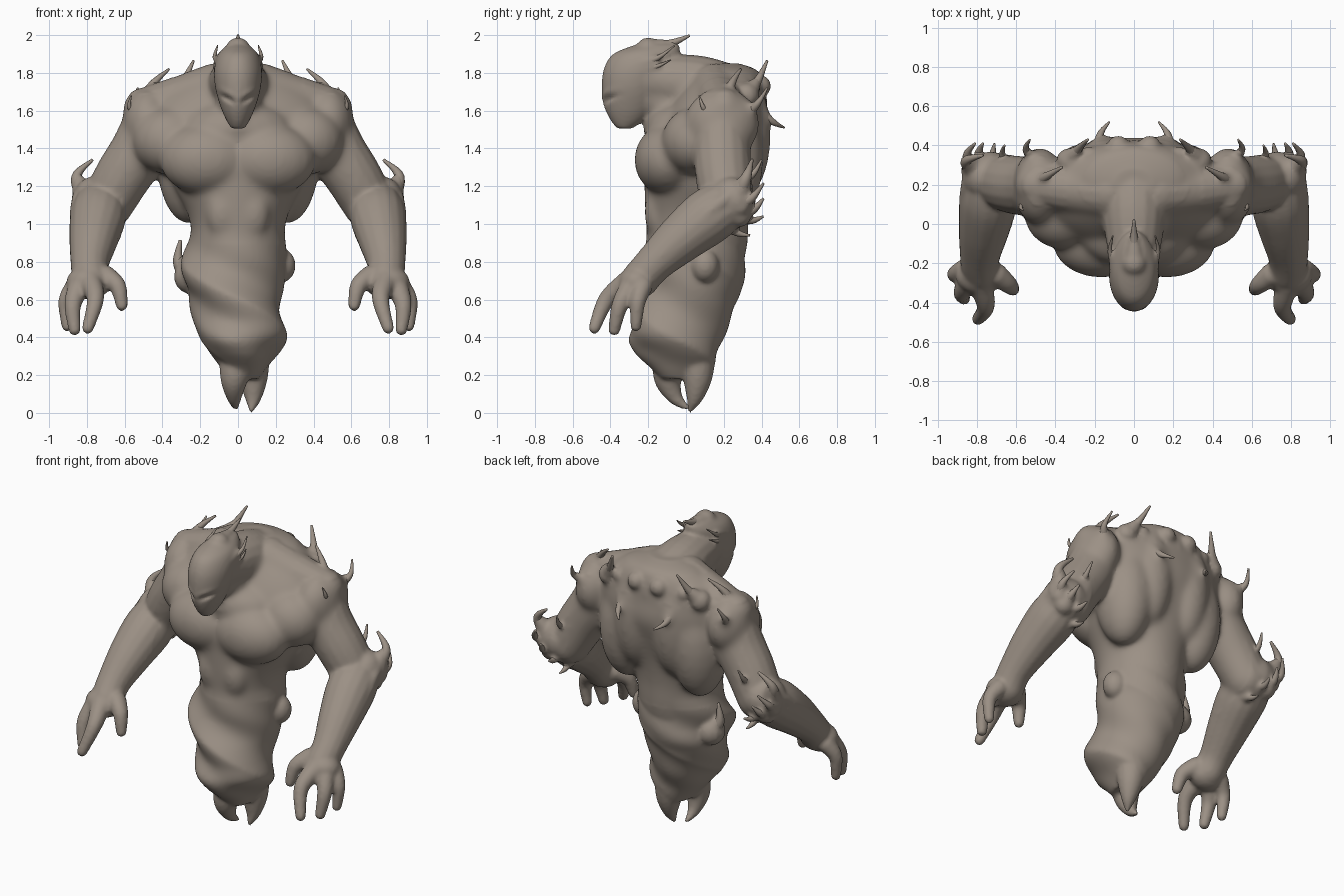
import bpy, bmesh, math
from mathutils import Vector

cube = bpy.data.objects.get("Cube")
if cube:
    bpy.data.objects.remove(cube)

skin_mat = bpy.data.materials.new("taupe_skin")
skin_mat.use_nodes = True
COLOR = (0.33, 0.28, 0.235, 1)
skin_mat.diffuse_color = COLOR
bsdf = skin_mat.node_tree.nodes["Principled BSDF"]
bsdf.inputs["Base Color"].default_value = COLOR
bsdf.inputs["Roughness"].default_value = 0.7

# Curved horns: base, bend, tip, base radius
SPIKES = {
    "shoulder_spikes": [
        ((.33, .32, 1.68), (.285, .38, 1.76), (.235, .43, 1.865), .045),
        ((.5, .2, 1.63), (.45, .24, 1.74), (.365, .29, 1.82), .045),
        ((.53, .12, 1.58), (.575, .09, 1.62), (.565, .07, 1.68), .025),
        ((.5, .32, 1.58), (.55, .38, 1.64), (.53, .43, 1.72), .035)],
    "back_spikes": [((.18, .38, 1.6), (.17, .46, 1.54), (.125, .52, 1.51), .035)],
    "elbow_spikes": [
        ((.8, .27, 1.13), (.855, .32, 1.25), (.77, .35, 1.34), .055),
        ((.81, .28, 1.1), (.85, .35, 1.14), (.81, .41, 1.215), .045),
        ((.78, .28, 1.05), (.79, .36, 1.08), (.77, .41, 1.135), .045),
        ((.72, .27, 1.04), (.72, .35, 1.02), (.71, .41, 1.04), .04),
        ((.68, .2, 1.0), (.68, .28, .95), (.68, .34, .94), .035),
        ((.64, .26, 1.22), (.67, .35, 1.26), (.66, .4, 1.34), .035)],
    "head_side_spikes": [((.09, -.22, 1.85), (.122, -.14, 1.885), (.108, -.06, 1.945), .025),
                         ((.1, -.2, 1.82), (.124, -.14, 1.84), (.115, -.08, 1.87), .02)],
    "head_crest": [((0, -.2, 1.92), (0, -.08, 1.955), (0, .02, 1.998), .045)],
    "tail_spike": [((-.25, .1, .72), (-.315, .1, .8), (-.305, .1, .915), .06)]}


def spline(keys, steps):
    """Smooth interpolation through a list of equal-length tuples."""
    pts = []
    for i in range(len(keys) - 1):
        a, b = keys[max(i - 1, 0)], keys[i]
        c, d = keys[i + 1], keys[min(i + 2, len(keys) - 1)]
        for k in range(steps):
            t = k / steps
            pts.append([q + 0.5 * t * (r - p + t * (2 * p - 5 * q + 4 * r - s + t * (3 * (q - r) + s - p)))
                        for p, q, r, s in zip(a, b, c, d)])
    return pts + [list(keys[-1])]


def skin(bm, rings):
    """Closed surface through rings of points."""
    rows = [[bm.verts.new(p) for p in ring] for ring in rings]
    n = len(rows[0])
    for a, b in zip(rows, rows[1:]):
        for i in range(n):
            j = (i + 1) % n
            bm.faces.new((a[i], a[j], b[j], b[i]))
    bm.faces.new(rows[0][::-1])
    bm.faces.new(rows[-1])


def blob(bm, center, size, s=1, sides=20):
    """Ellipsoid."""
    rings = []
    for i in range(13):
        lat = math.pi * (i / 12 - 0.5) * 0.97
        rings.append([(center[0] * s + size[0] * math.cos(lat) * math.cos(a),
                       center[1] + size[1] * math.cos(lat) * math.sin(a),
                       center[2] + size[2] * math.sin(lat))
                      for a in (math.tau * k / sides for k in range(sides))])
    skin(bm, rings)


def tube(bm, keys, s=1, sides=16, steps=6, ends=True):
    """Tapered limb through (x, y, z, radius) keys."""
    pts = spline(keys, steps)
    pos = [Vector((p[0] * s, p[1], p[2])) for p in pts]
    u, rings = None, []
    for i, c in enumerate(pos):
        d = (pos[min(i + 1, len(pos) - 1)] - pos[max(i - 1, 0)]).normalized()
        u = d.orthogonal() if u is None else u - d * u.dot(d)
        u.normalize()
        v = d.cross(u)
        rings.append([c + pts[i][3] * (u * math.cos(a) + v * math.sin(a))
                      for a in (math.tau * k / sides for k in range(sides))])
    skin(bm, rings)
    if ends:
        for k in (keys[0], keys[-1]):
            blob(bm, k[:3], (k[3],) * 3, s, sides)


def column(bm, keys, fold=None, sides=64):
    """Upright loft through (z, cx, cy, rx, ry) keys."""
    rings = []
    for z, cx, cy, rx, ry in spline(keys, 10):
        ring = []
        for k in range(sides):
            a = math.tau * k / sides
            f = fold(a, z) if fold else 1
            ring.append((cx + rx * f * math.cos(a), cy + ry * f * math.sin(a), z))
        rings.append(ring)
    skin(bm, rings)


def finish(bm, name):
    bmesh.ops.recalc_face_normals(bm, faces=bm.faces)
    mesh = bpy.data.meshes.new(name)
    bm.to_mesh(mesh)
    bm.free()
    mesh.materials.append(skin_mat)
    mesh.shade_smooth()
    ob = bpy.data.objects.new(name, mesh)
    bpy.context.collection.objects.link(ob)
    return ob


bm = bmesh.new()

# Torso, hunched at the upper back
column(bm, [(0.78, 0, .05, .23, .25), (0.9, 0, .06, .24, .265), (1.05, 0, .06, .265, .275),
            (1.2, 0, .07, .34, .29), (1.35, 0, .09, .41, .31), (1.5, 0, .14, .47, .3),
            (1.62, 0, .17, .47, .26), (1.72, 0, .2, .38, .22), (1.81, 0, .22, .24, .16), (1.85, 0, .2, .1, .08)])


# Twisting lower body with spiral folds
def spiral(a, z):
    depth = min(1, max(0, (1.0 - z) / 0.25)) * min(1, z / 0.3)
    ridge = 1 - abs(math.sin(a + 7 * z + 0.4)) * 1.6
    return 1 + depth * (0.09 * ridge + 0.045 * math.sin(3 * a + 21 * z))


column(bm, [(1.0, 0, .06, .245, .26), (.85, -.01, .05, .26, .27), (.7, -.025, .03, .27, .27),
            (.6, -.015, .0, .255, .265), (.5, 0, -.025, .235, .26), (.4, .02, -.055, .215, .265),
            (.32, .03, -.045, .18, .225), (.24, .035, -.02, .125, .165), (.18, .035, -.01, .08, .12)], spiral)
tube(bm, [(.0, -.08, .3, .1), (-.02, -.095, .18, .075), (-.02, -.055, .08, .04), (-.01, .01, .025, .013)])
tube(bm, [(.07, .06, .3, .1), (.08, .06, .18, .078), (.08, .045, .08, .045), (.07, .02, .012, .013)])
blob(bm, (.23, .1, .78), (.075, .075, .09))

# Head, neck and upper chest
column(bm, [(1.505, 0, -.325, .035, .04), (1.55, 0, -.31, .062, .09), (1.62, 0, -.295, .092, .135),
            (1.72, 0, -.28, .12, .165), (1.82, 0, -.255, .126, .18), (1.9, 0, -.21, .105, .175),
            (1.95, 0, -.15, .055, .115)])
tube(bm, [(0, .26, 1.66, .17), (0, .05, 1.73, .165), (0, -.2, 1.77, .125)])
tube(bm, [(0, .1, 1.58, .18), (0, -.04, 1.62, .14), (0, -.18, 1.68, .1)])
blob(bm, (0, -.02, 1.5), (.3, .205, .15))

for s in (1, -1):
    # Chest, back and shoulder muscles
    blob(bm, (.165, -.095, 1.34), (.25, .18, .19), s)
    blob(bm, (.36, .05, 1.44), (.2, .18, .18), s)
    blob(bm, (.48, .19, 1.53), (.135, .2, .19), s)
    blob(bm, (.26, .22, 1.34), (.17, .19, .34), s)
    blob(bm, (.14, .29, 1.47), (.15, .16, .34), s)
    blob(bm, (.08, -.15, 1.06), (.09, .07, .14), s)
    tube(bm, [(.5, .2, 1.61, .11), (.32, .18, 1.65, .13), (.12, .16, 1.71, .14)], s)
    for x, y, z, r in ((.08, .39, 1.73, .06), (.23, .35, 1.71, .045)):
        blob(bm, (x, y, z), (r, r, r), s)
    # Arm
    tube(bm, [(.46, .19, 1.53, .15), (.52, .19, 1.39, .155), (.61, .2, 1.25, .15), (.69, .22, 1.11, .14)], s)
    tube(bm, [(.73, .24, 1.12, .13), (.74, .12, 1.04, .15), (.765, -.03, .92, .13),
              (.785, -.17, .79, .102), (.78, -.24, .71, .1)], s)
    tube(bm, [(.82, .29, 1.19, .045), (.85, .13, 1.07, .04), (.84, -.06, .9, .04), (.82, -.2, .75, .04)], s)
    blob(bm, (.77, .24, 1.12), (.105, .12, .13), s)
    # Hand, thumb first
    blob(bm, (.79, -.26, .69), (.12, .1, .09), s)
    for finger in ([(.7, -.26, .72, .06), (.637, -.31, .67, .046), (.615, -.335, .57, .032)],
                   [(.78, -.31, .69, .062), (.755, -.42, .6, .046), (.795, -.485, .45, .032)],
                   [(.84, -.29, .67, .06), (.875, -.35, .57, .045), (.865, -.38, .44, .032)],
                   [(.86, -.23, .67, .055), (.91, -.255, .59, .042), (.905, -.265, .46, .03)]):
        tube(bm, finger, s)

# Horns, each with a flared root of flesh added to the body
for name, paths in SPIKES.items():
    horns = bmesh.new()
    for base, bend, tip, r in paths:
        for s in (1,) if base[0] <= 0 else (1, -1):
            tube(bm, [(*base, r * 1.5), (*bend, r * .5)], s, 12, 4)
            tube(horns, [(*base, r), (*bend, r * .5), (*tip, r * .14)], s, 10, 6, False)
    finish(horns, name)

# Fuse the flesh into one surface
body = finish(bm, "body")


def bake(ob):
    """Replace the mesh by its modified result."""
    depsgraph = bpy.context.evaluated_depsgraph_get()
    mesh = bpy.data.meshes.new_from_object(ob.evaluated_get(depsgraph))
    ob.modifiers.clear()
    ob.data = mesh
    mesh.materials.clear()
    mesh.materials.append(skin_mat)
    mesh.shade_smooth()
    return mesh


def soften(ob, iterations, group=""):
    mod = ob.modifiers.new("soften", "SMOOTH")
    mod.factor = 0.5
    mod.iterations = iterations
    mod.vertex_group = group


fuse = body.modifiers.new("fuse", "REMESH")
fuse.mode = "VOXEL"
fuse.voxel_size = 0.012
soften(body, 5)
fused = bake(body)

# Slanted eye hollows, brow and nose ridge
for v in fused.vertices:
    x, y, z = v.co
    if y < -.3 and 1.55 < z < 1.8 and abs(x) < .13:
        u = abs(x) - .06
        w = z - 1.665 - .45 * u
        v.co.y += .022 * math.exp(-(u / .035) ** 2 - (w / .015) ** 2)
        v.co.y -= .006 * math.exp(-(u / .045) ** 2 - ((w - .03) / .018) ** 2)
        v.co.y -= .006 * math.exp(-(x / .018) ** 2 - ((z - 1.65) / .05) ** 2)

# Melt the torso muscles together, sparing head, horns and folds
group = body.vertex_groups.new(name="torso")
group.add([v.index for v in fused.vertices
           if abs(v.co.x) < .62 and .9 < v.co.z < 1.8
           and not (v.co.y < -.22 and v.co.z > 1.49)
           and not (v.co.y > .34 and v.co.z > 1.64)
           and not (abs(v.co.x) > .35 and v.co.z > 1.69)], 1, "REPLACE")
soften(body, 35, "torso")
